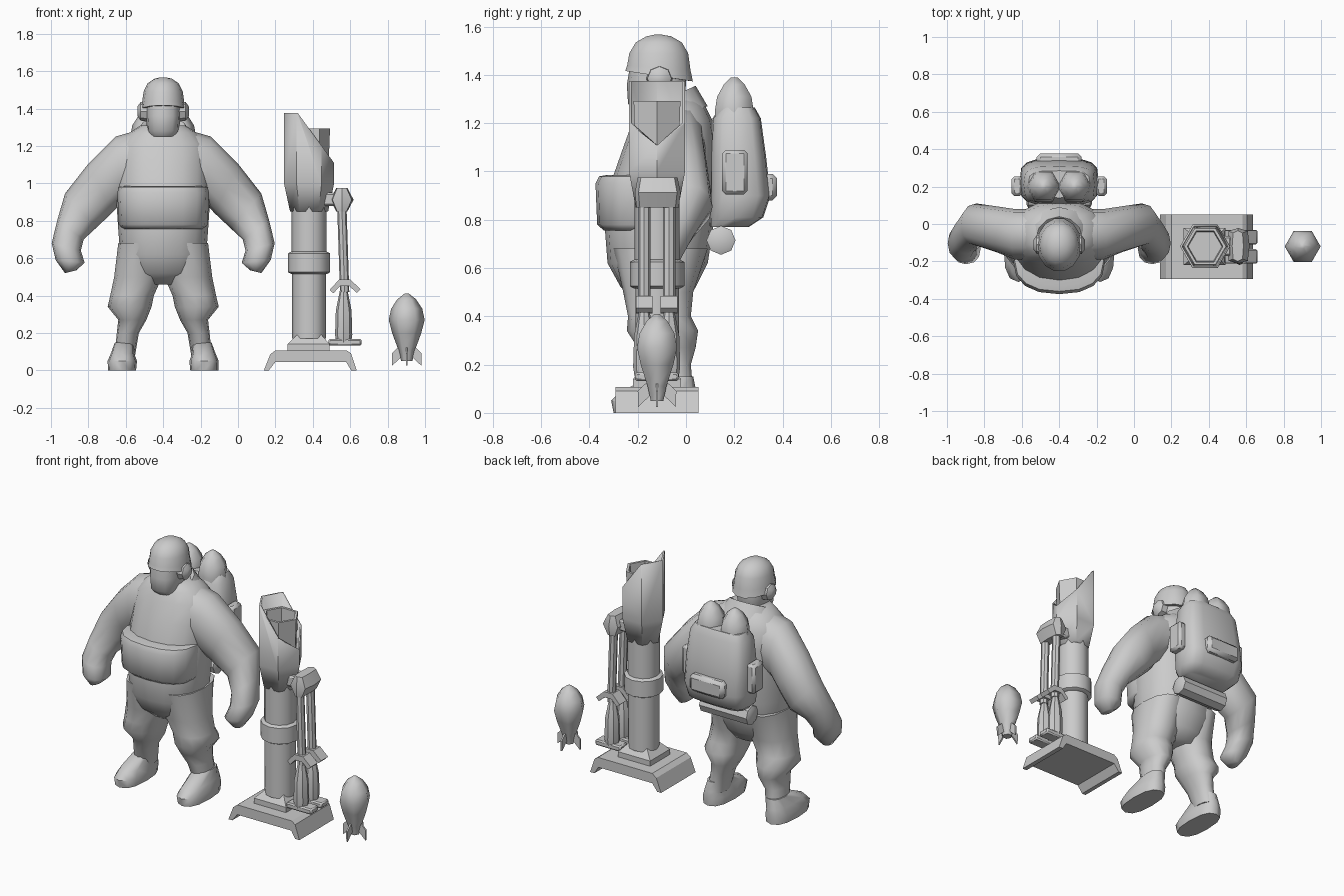
import bpy, bmesh, math
from mathutils import Vector

grey = bpy.data.materials.new("plain_grey")
grey.diffuse_color = (0.6, 0.6, 0.6, 1)
CX = -0.4   # centre line of the figure


def finish(name, bm, angle=40):
    bmesh.ops.recalc_face_normals(bm, faces=bm.faces)
    me = bpy.data.meshes.new(name)
    bm.to_mesh(me)
    bm.free()
    ob = bpy.data.objects.new(name, me)
    bpy.context.collection.objects.link(ob)
    me.materials.append(grey)
    bpy.ops.object.select_all(action='DESELECT')
    ob.select_set(True)
    bpy.context.view_layer.objects.active = ob
    bpy.ops.object.shade_smooth_by_angle(angle=math.radians(angle))
    return ob


def power(v, e):
    return math.copysign(abs(v) ** e, v) if abs(v) > 1e-6 else 0.0


def loft_bm(rings, n=12, e=1.0, cx=0.0, side=1, caps=True, turn=0.0):
    """ring = (x0, z0, x1, z1, y0, y1, lift towards the back)"""
    bm = bmesh.new()
    loops = []
    for x0, z0, x1, z1, y0, y1, *lift in rings:
        c = Vector(((x0 + x1) / 2, (y0 + y1) / 2, (z0 + z1) / 2))
        a = Vector(((x1 - x0) / 2, 0, (z1 - z0) / 2))
        b = Vector((0, (y1 - y0) / 2, lift[0] if lift else 0))
        loop = []
        for i in range(n):
            t = 2 * math.pi * i / n + turn
            p = c + a * power(math.cos(t), e) + b * power(math.sin(t), e)
            loop.append(bm.verts.new((cx + side * p.x, p.y, p.z)))
        loops.append(loop)
    for lo, hi in zip(loops, loops[1:]):
        for i in range(n):
            j = (i + 1) % n
            bm.faces.new((lo[i], lo[j], hi[j], hi[i]))
    if caps:
        bm.faces.new(loops[0])
        bm.faces.new(loops[-1])
    return bm


def loft(name, rings, angle=40, **kw):
    return finish(name, loft_bm(rings, **kw), angle)


def level(rows):
    """rows (z, half width, front y, back y, lift) -> centred rings"""
    return [(-r, z, r, z, y0, y1, *k) for z, r, y0, y1, *k in rows]


def turned(name, x, y, rows, n=12, angle=40):
    return loft(name, [(x - r, z, x + r, z, y - r, y + r) for z, r in rows], angle, n=n)


def extrude(name, profile, y0, y1, angle=30):
    bm = bmesh.new()
    f = bm.faces.new([bm.verts.new((x, y0, z)) for x, z in profile])
    g = bmesh.ops.extrude_face_region(bm, geom=[f])
    bmesh.ops.translate(bm, vec=(0, y1 - y0, 0),
                        verts=[v for v in g['geom'] if isinstance(v, bmesh.types.BMVert)])
    return finish(name, bm, angle)


def box(name, x0, x1, y0, y1, z0, z1, bevel=0.015):
    ob = extrude(name, [(x0, z0), (x1, z0), (x1, z1), (x0, z1)], y0, y1)
    m = ob.modifiers.new("soft_edges", 'BEVEL')
    m.width, m.segments = bevel, 1
    return ob


# Figure: torso, collar, head, helmet, front pouch
loft("torso", level([(.46, .12, -.2, 0), (.52, .2, -.27, .04), (.62, .23, -.325, .09),
                     (.75, .24, -.335, .11), (.9, .25, -.33, .12), (1.1, .25, -.26, .13),
                     (1.21, .24, -.22, .11), (1.27, .18, -.19, .08), (1.31, .12, -.17, .04)]),
     80, cx=CX, e=.9, n=16)
loft("collar", level([(1.23, .18, -.21, .09, .04), (1.3, .125, -.2, .04, .055),
                      (1.29, .105, -.18, .02, .05), (1.24, .1, -.17, .01, .04)]),
     50, cx=CX, caps=False)
loft("head", level([(1.25, .07, -.215, -.03), (1.28, .086, -.24, -.01), (1.36, .092, -.245, 0),
                    (1.45, .092, -.23, 0)]), 50, cx=CX, e=.8)
loft("helmet", level([(1.395, .105, -.235, .015, -.02), (1.395, .12, -.255, .032, -.022),
                      (1.43, .113, -.247, .022, -.01), (1.49, .105, -.238, .012),
                      (1.535, .083, -.21, -.015), (1.56, .045, -.165, -.06),
                      (1.567, .012, -.13, -.1)]), 60, cx=CX, n=14)
loft("front_pouch", level([(.755, .215, -.34, -.04), (.78, .238, -.368, -.03), (.95, .245, -.375, -.03),
                           (.98, .238, -.36, -.03), (.985, .21, -.33, -.04)]),
     50, cx=CX, e=.85, n=16)

for side, tag in ((-1, "right"), (1, "left")):
    # Ear cup
    loft(tag + "_ear_cup", [(.085, 1.33, .085, 1.44, -.165, -.055), (.12, 1.335, .12, 1.435, -.16, -.06),
                            (.138, 1.36, .138, 1.41, -.135, -.085)], cx=CX, side=side, n=8)
    # Arm with fist
    loft(tag + "_arm", [(.1, .96, .15, 1.28, -.19, .08), (.22, .9, .255, 1.25, -.19, .08),
                        (.275, .84, .4, 1.105, -.15, .095), (.36, .76, .525, .945, -.115, .11),
                        (.425, .7, .567, .8, -.16, .04), (.44, .64, .596, .68, -.195, -.01),
                        (.42, .575, .575, .59, -.215, -.05), (.465, .535, .525, .52, -.18, -.09)],
         80, cx=CX, side=side, e=.9)
    # Baggy trouser leg
    loft(tag + "_leg", [(.02, .68, .24, .68, -.3, .09), (.005, .5, .262, .5, -.26, .03),
                        (.05, .4, .283, .4, -.24, .02), (.062, .34, .297, .34, -.245, .05),
                        (.09, .27, .24, .27, -.2, .04), (.13, .2, .248, .2, -.17, .02),
                        (.15, .08, .26, .08, -.13, .03)], 70, cx=CX, side=side, e=.9)
    # Boot
    loft(tag + "_boot", [(.145, 0, .295, 0, -.3, .04), (.14, .05, .297, .05, -.31, .045),
                         (.155, .09, .28, .09, -.27, .042), (.155, .15, .258, .15, -.14, .03)],
         50, cx=CX, side=side, e=.8)
    # Backpack side pocket and spare shell
    sx = CX + side * .225
    box(tag + "_side_pocket", sx - .03, sx + .03, .15, .255, .905, 1.09)
    turned(tag + "_spare_shell", CX + side * .083, .2,
           [(1.1, .08), (1.25, .093), (1.31, .082), (1.36, .05), (1.39, .015)], n=6, angle=65)

# Backpack, rear pocket, bedroll
loft("backpack", level([(.77, .16, .1, .26), (.81, .2, .1, .32), (.9, .212, .1, .35),
                        (1.06, .208, .1, .332), (1.22, .19, .11, .31), (1.265, .165, .14, .285)]),
     45, cx=CX, e=.55, n=16)
box("rear_pocket", CX - .12, CX + .12, .31, .378, .88, .99, .02)
loft("bedroll", [(-.175, .675, -.175, .755, .105, .185), (-.165, .655, -.165, .775, .085, .205),
                 (.165, .655, .165, .775, .085, .205), (.175, .675, .175, .755, .105, .185)],
     cx=CX, n=8)

# Mortar: base plate, foot block, tube, clamp ring
MX, MY = .38, -.12
extrude("base_plate", [(.138, 0), (.172, .085), (.2, .107), (.58, .107), (.605, .09), (.635, 0),
                       (.605, 0), (.578, .045), (.2, .045), (.165, 0)], -.293, .052)
loft("foot_block", [(.265, .1, .49, .1, -.22, -.02), (.265, .14, .49, .14, -.22, -.02),
                    (.34, .215, .425, .215, -.16, -.08)], 30, n=4, e=.01, turn=math.pi / 4)
turned("tube", MX, MY, [(.17, .09), (.56, .09), (.56, .093), (.9, .093)])
turned("clamp_ring", MX, MY, [(.515, .095), (.525, .113), (.625, .113), (.635, .095)])

# Muzzle shell cut by a flat top and a slope, with inner barrel
bm = loft_bm([(MX - r, z, MX + r, z, MY - r, MY + r) for z, r in
              ((.85, .102), (1.0, .134), (1.375, .134))], n=6, caps=False)
bmesh.ops.bisect_plane(bm, geom=bm.verts[:] + bm.edges[:] + bm.faces[:],
                       plane_co=(.32, 0, 1.375), plane_no=(.265, 0, .193), clear_outer=True)
shell = finish("muzzle_shell", bm, 35)
wall = shell.modifiers.new("wall", 'SOLIDIFY')
wall.thickness, wall.offset = .012, -1
turned("inner_barrel", MX, MY, [(.85, .095), (1.293, .112), (1.293, .095), (1.2, .09)], n=6)

# Bipod hub and its two legs
loft("bipod_hub", [(.49, .912, .62, .912, -.21, -.025)] * 0 or
     [(.525, .85, .585, .85, -.205, -.03), (.495, .912, .618, .912, -.212, -.022),
      (.525, .975, .585, .975, -.2, -.035)], 30, n=8, e=.5)
box("hub_bracket", .44, .52, -.17, -.065, .88, .95, .01)
for y, tag in ((-.173, "front"), (-.07, "rear")):
    loft(tag + "_rod", [(.545, .42, .595, .42, y - .026, y + .026),
                        (.53, .88, .58, .88, y - .026, y + .026)], n=8)
    extrude(tag + "_gull_bracket", [(.49, .43), (.54, .485), (.6, .485), (.655, .435), (.635, .415),
                                    (.595, .45), (.545, .45), (.51, .412)], y - .035, y + .035)
    turned(tag + "_damper", .565, y, [(.15, .04), (.19, .046), (.32, .042), (.38, .03), (.43, .02)], n=8)
    box(tag + "_foot", .483, .66, y - .039, y + .039, .132, .168, .008)

# Standing shell with four fins
RX = .902
turned("shell_body", RX, MY, [(.05, .03), (.11, .045), (.2, .078), (.27, .096), (.33, .083),
                              (.38, .05), (.41, .012)], n=6, angle=65)
bm = bmesh.new()
for k in range(4):
    d = Vector((math.cos(k * math.pi / 2), math.sin(k * math.pi / 2), 0))
    w = Vector((-d.y, d.x, 0)) * .005
    sheets = [[bm.verts.new(Vector((RX, MY, z)) + d * r + w * s)
               for r, z in ((.025, .13), (.05, .12), (.08, .09), (.078, .025), (.03, .07))]
              for s in (-1, 1)]
    a, b = sheets
    bm.faces.new(a)
    bm.faces.new(b)
    for i in range(5):
        j = (i + 1) % 5
        bm.faces.new((a[i], a[j], b[j], b[i]))
finish("shell_fins", bm, 30)
